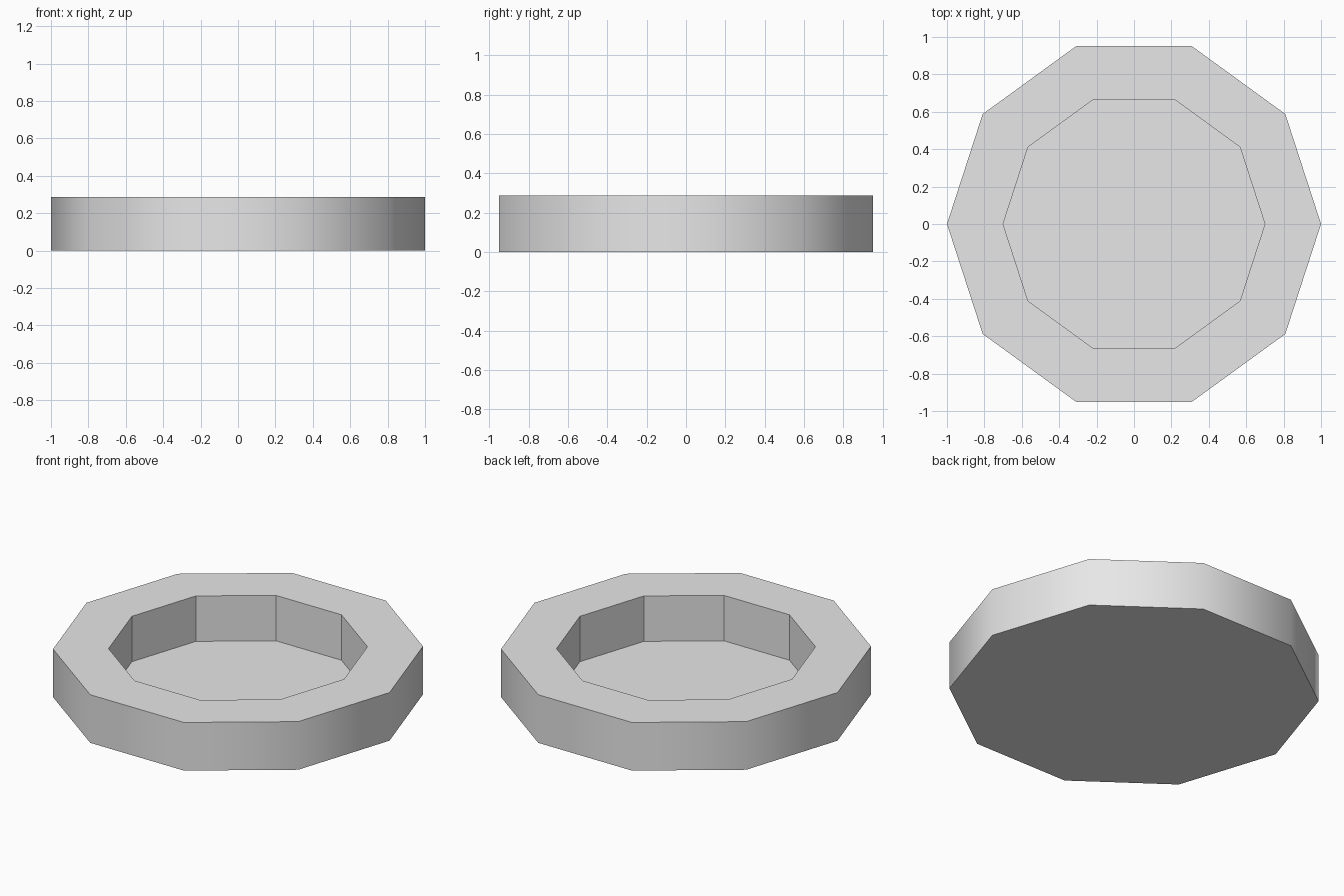
import bpy
import bmesh
from math import cos, sin, tau

SIDES = 10
OUTER, INNER = 1.0, 0.7
HEIGHT, FLOOR = 0.287, 0.016

cube = bpy.data.objects.get("Cube")
if cube:
    bpy.data.objects.remove(cube, do_unlink=True)

# Plain grey material
grey = bpy.data.materials.new("light_grey")
grey.use_nodes = True
colour = (0.8, 0.8, 0.8, 1)
grey.diffuse_color = colour
grey.node_tree.nodes["Principled BSDF"].inputs["Base Color"].default_value = colour

bm = bmesh.new()


def ring(radius, z):
    return [bm.verts.new((radius * cos(tau * i / SIDES), radius * sin(tau * i / SIDES), z))
            for i in range(SIDES)]


def bridge(a, b, smooth=False):
    for i in range(SIDES):
        j = (i + 1) % SIDES
        face = bm.faces.new((a[i], a[j], b[j], b[i]))
        face.smooth = smooth


# Ten-sided dish: base, softly shaded outer wall, flat rim, faceted inner wall, floor
base = ring(OUTER, 0)
rim_outer = ring(OUTER, HEIGHT)
rim_inner = ring(INNER, HEIGHT)
floor = ring(INNER, FLOOR)
bm.faces.new(base[::-1])
bridge(base, rim_outer, smooth=True)
bridge(rim_outer, rim_inner)
bridge(rim_inner, floor)
bm.faces.new(floor)

# Keep the top and bottom edges crisp
for edge in bm.edges:
    edge.smooth = all(f.smooth for f in edge.link_faces)

mesh = bpy.data.meshes.new("dish")
bm.to_mesh(mesh)
bm.free()
mesh.materials.append(grey)
dish = bpy.data.objects.new("dish", mesh)
bpy.context.collection.objects.link(dish)
